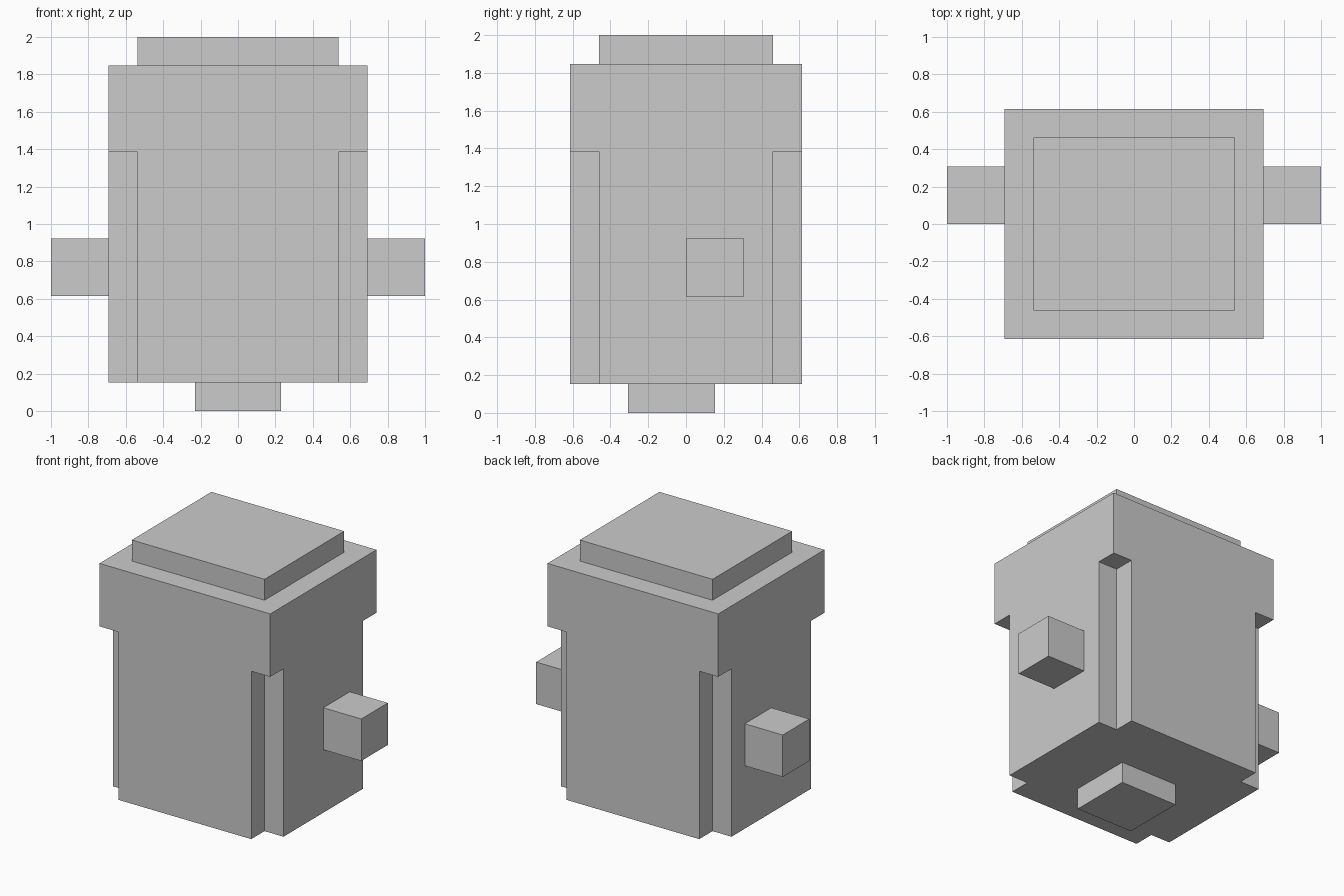
import bpy

if "Cube" in bpy.data.objects:
    bpy.data.objects.remove(bpy.data.objects["Cube"])

U = 2 / 13  # the model sits on a regular grid of this size


def box(name, lo, hi):
    """Box between two corners given in grid units."""
    centre = [(a + b) / 2 * U for a, b in zip(lo, hi)]
    size = [(b - a) * U for a, b in zip(lo, hi)]
    bpy.ops.mesh.primitive_cube_add(size=1, location=centre)
    obj = bpy.context.object
    obj.name = obj.data.name = name
    obj.scale = size
    bpy.ops.object.transform_apply(location=False, rotation=False, scale=True)
    return obj


# Main body
body = box("body", (-4.5, -4, 1), (4.5, 4, 12))

# Corner notches, cut from the underside up to the overhanging top band
for sx in (-1, 1):
    for sy in (-1, 1):
        xs = sorted((sx * 3.5, sx * 5.5))
        ys = sorted((sy * 3, sy * 5))
        cutter = box("notch_cutter", (xs[0], ys[0], 0), (xs[1], ys[1], 9))
        cutter.hide_render = True
        bpy.context.view_layer.objects.active = body
        mod = body.modifiers.new("corner_notch", "BOOLEAN")
        mod.operation = "DIFFERENCE"
        mod.solver = "EXACT"
        mod.object = cutter
        bpy.ops.object.modifier_apply(modifier=mod.name)
        bpy.data.objects.remove(cutter)

# Raised lid and offset foot
box("lid", (-3.5, -3, 12), (3.5, 3, 13))
box("foot", (-1.5, -2, 0), (1.5, 1, 1))

# Side pegs
box("left_peg", (-6.5, 0, 4), (-4.5, 2, 6))
box("right_peg", (4.5, 0, 4), (6.5, 2, 6))
